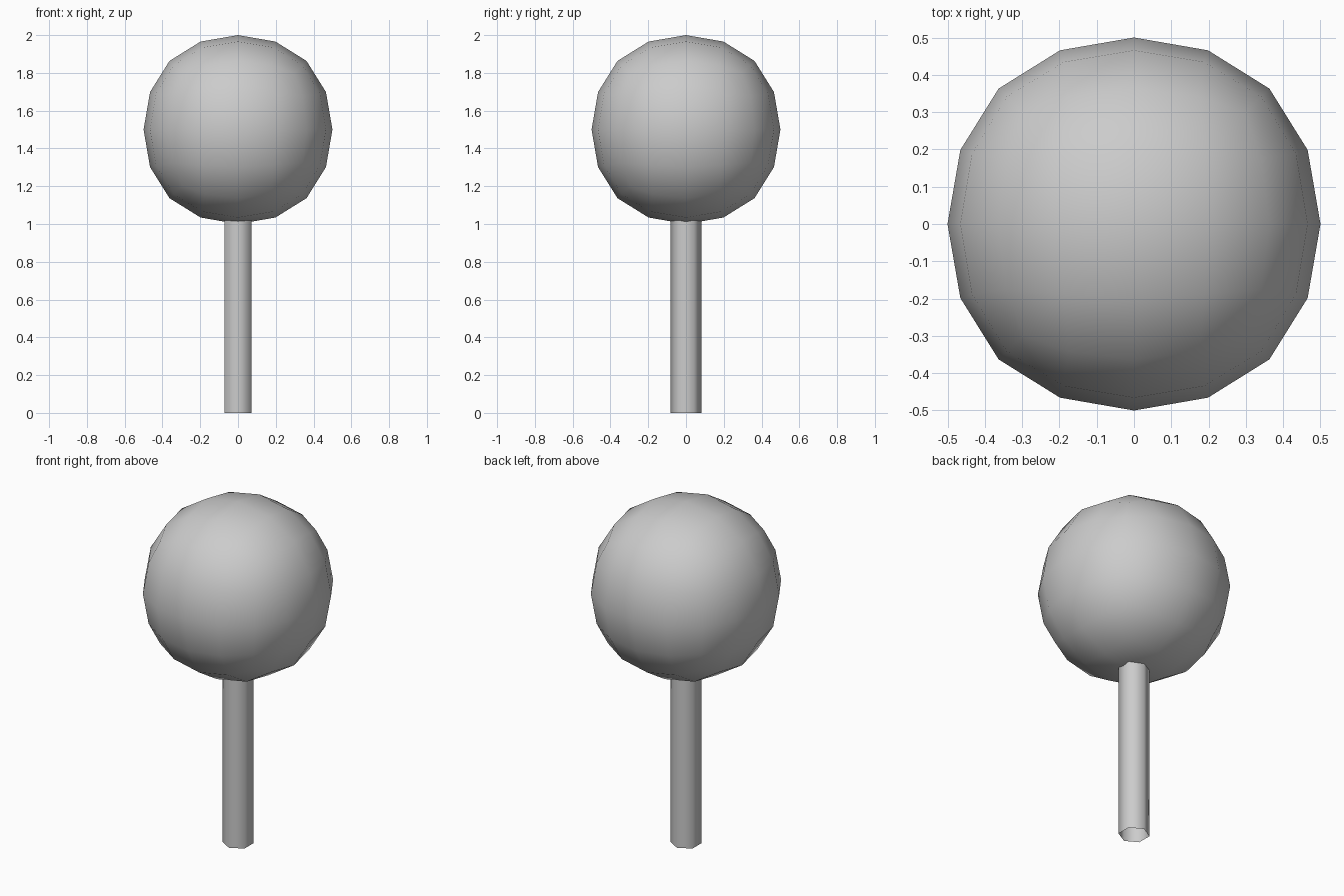
import bpy

if "Cube" in bpy.data.objects:
    bpy.data.objects.remove(bpy.data.objects["Cube"])

# Round head: a cube rounded by two levels of subdivision (limit surface)
LIMIT = 0.8395  # face-centre height of a subdivided unit half-size cube
bpy.ops.mesh.primitive_cube_add(size=2 * 0.5 / LIMIT, location=(0, 0, 1.5))
head = bpy.context.object
head.name = "round_head"
subsurf = head.modifiers.new("round", 'SUBSURF')
subsurf.levels = subsurf.render_levels = 2
bpy.ops.object.shade_smooth()

# Stem: open six-sided tube with corners on the y axis
bpy.ops.mesh.primitive_cylinder_add(vertices=6, radius=0.083, depth=1.03,
                                    end_fill_type='NOTHING', location=(0, 0, 0.515))
stem = bpy.context.object
stem.name = "stem"
bpy.ops.object.shade_smooth()
